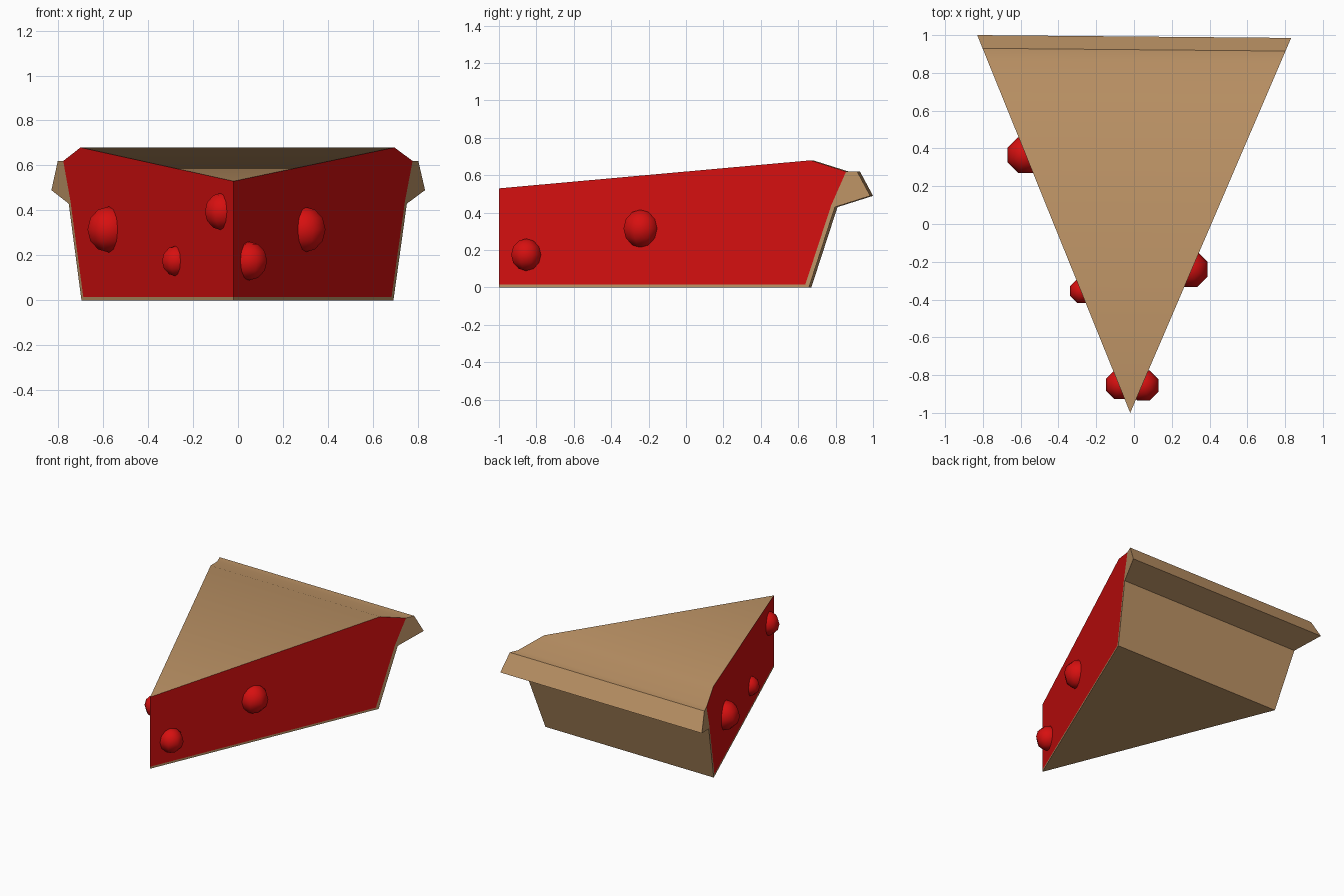
import bpy, bmesh, math
from mathutils import Vector

if "Cube" in bpy.data.objects:
    bpy.data.objects.remove(bpy.data.objects["Cube"])


def material(name, rgb):
    m = bpy.data.materials.new(name)
    m.diffuse_color = (*rgb, 1)
    m.use_nodes = True
    m.node_tree.nodes["Principled BSDF"].inputs["Base Color"].default_value = m.diffuse_color
    return m


tan = material("crust tan", (0.52, 0.30, 0.135))
red = material("cherry red", (0.68, 0.005, 0.005))

# Side profile as (y, z): the slice is this profile stretched between two rays from the tip
TIP = Vector((-0.02, -1.0, 0))
LEFT, RIGHT = Vector((-0.405, 1.0, 0)), Vector((0.426, 0.9925, 0))
P = {"a": (-1, 0), "b": (0.67, 0), "c": (0.81, 0.43), "d": (1.0, 0.49), "e": (0.93, 0.62),
     "f": (0.87, 0.62), "g": (0.68, 0.68), "h": (-1, 0.53),
     "i": (-1, 0.015), "j": (0.65, 0.015), "k": (0.79, 0.44)}
OUTLINE = "abcdefgh"
SIDES = [("ijkfgh", 1), ("abji", 0), ("bckj", 0), ("cdefk", 0)]

bm = bmesh.new()


def ray_points(ray):
    return {n: bm.verts.new(TIP + ray * (y + 1) + Vector((0, 0, z))) for n, (y, z) in P.items()}


right = ray_points(RIGHT)
left = ray_points(LEFT)
for n in "ahi":                      # both sides share the tip edge
    bm.verts.remove(left[n])
    left[n] = right[n]

# Cut sides: red filling framed by the pastry
for pts in (left, right):
    for names, mat in SIDES:
        bm.faces.new([pts[n] for n in names]).material_index = mat

# Pastry skin: base, back wall, rim and top
for n, m in zip(OUTLINE, OUTLINE[1:]):
    ring = list(dict.fromkeys([left[n], left[m], right[m], right[n]]))
    bm.faces.new(ring)
bmesh.ops.recalc_face_normals(bm, faces=bm.faces)

mesh = bpy.data.meshes.new("pie_slice")
bm.to_mesh(mesh)
bm.free()
mesh.materials.append(tan)
mesh.materials.append(red)
pie = bpy.data.objects.new("pie_slice", mesh)
bpy.context.collection.objects.link(pie)
bpy.context.view_layer.objects.active = pie
pie.select_set(True)
bpy.ops.object.shade_smooth_by_angle(angle=math.radians(30))

# Cherries poking out of the cut sides
CHERRIES = [(0.295, -0.24, 0.315, 0.102), (0.05, -0.855, 0.175, 0.086),
            (-0.575, 0.365, 0.315, 0.102), (-0.07, -0.85, 0.395, 0.084),
            (-0.275, -0.355, 0.175, 0.068)]
for n, (x, y, z, r) in enumerate(CHERRIES):
    bpy.ops.mesh.primitive_uv_sphere_add(segments=8, ring_count=6, radius=r, location=(x, y, z),
                                         rotation=(0, 0, math.radians(22.5)))
    cherry = bpy.context.object
    cherry.name = f"cherry_{n + 1}"
    cherry.data.materials.append(red)
    bpy.ops.object.shade_smooth()
